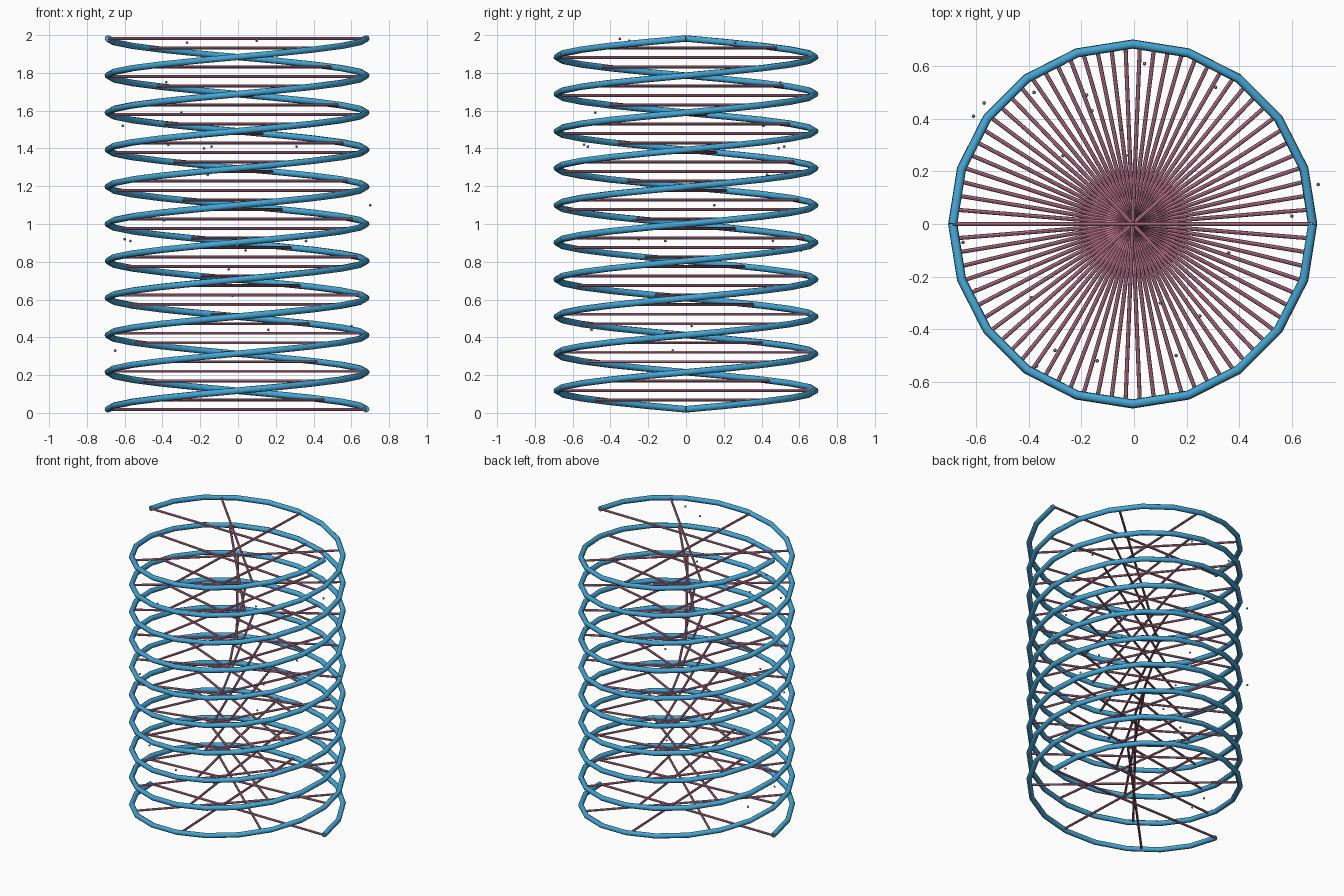
import bpy
import bmesh
from math import sin, cos, tau, pi
from mathutils import Vector, Matrix

if "Cube" in bpy.data.objects:
    bpy.data.objects.remove(bpy.data.objects["Cube"], do_unlink=True)

RADIUS = 0.684
TUBE = 0.0175
TURNS = 5
STEPS_PER_TURN = 20
RUNGS = 40
BOTTOM, TOP = 0.019, 1.982
CENTRE_X = -0.005


def make_material(name, colour):
    mat = bpy.data.materials.new(name)
    mat.use_nodes = True
    mat.diffuse_color = (*colour, 1)
    mat.node_tree.nodes["Principled BSDF"].inputs["Base Color"].default_value = (*colour, 1)
    return mat


def helix_point(fraction, phase):
    angle = tau * TURNS * fraction + phase
    height = BOTTOM + (TOP - BOTTOM) * fraction
    return Vector((CENTRE_X + RADIUS * cos(angle), RADIUS * sin(angle), height))


def add_strand(name, phase, material):
    """Sweep a round tube along one helix."""
    curve = bpy.data.curves.new(name, "CURVE")
    curve.dimensions = "3D"
    curve.bevel_depth = TUBE
    curve.bevel_resolution = 2
    curve.use_fill_caps = True
    count = TURNS * STEPS_PER_TURN
    spline = curve.splines.new("POLY")
    spline.points.add(count)
    for i, point in enumerate(spline.points):
        point.co = (*helix_point(i / count, phase), 1)
    spline.use_smooth = True
    curve.materials.append(material)
    strand = bpy.data.objects.new(name, curve)
    bpy.context.collection.objects.link(strand)
    # Turn the swept curve into a mesh
    bpy.ops.object.select_all(action="DESELECT")
    strand.select_set(True)
    bpy.context.view_layer.objects.active = strand
    bpy.ops.object.convert(target="MESH")


def add_mesh(name, bm, material):
    mesh = bpy.data.meshes.new(name)
    bm.to_mesh(mesh)
    bm.free()
    mesh.materials.append(material)
    obj = bpy.data.objects.new(name, mesh)
    bpy.context.collection.objects.link(obj)
    bpy.ops.object.select_all(action="DESELECT")
    obj.select_set(True)
    bpy.context.view_layer.objects.active = obj
    bpy.ops.object.shade_smooth_by_angle()


blue = make_material("strand blue", (0.06, 0.38, 0.66))
pink = make_material("rung pink", (0.61, 0.22, 0.33))
grey = make_material("bead grey", (0.30, 0.46, 0.46))

# Two opposite strands
add_strand("first_strand", 0, blue)
add_strand("second_strand", pi, blue)

# Straight rungs joining the strands
bm = bmesh.new()
for i in range(RUNGS):
    start = helix_point(i / (RUNGS - 1), 0)
    end = helix_point(i / (RUNGS - 1), pi)
    span = end - start
    turn = span.to_track_quat("Z", "Y").to_matrix().to_4x4()
    bmesh.ops.create_cone(bm, cap_ends=True, segments=8, radius1=0.0078, radius2=0.0078,
                          depth=span.length, matrix=Matrix.Translation((start + end) / 2) @ turn)
add_mesh("rungs", bm, pink)

# Tiny loose beads floating around the strands
BEADS = [
    (.70, .15, 1.1), (-.61, .41, 1.52), (-.18, .49, 1.4), (-.14, -.52, 1.41),
    (-.37, -.54, 1.42), (.04, .61, .86), (.31, .52, 1.41), (-.3, -.48, 1.59),
    (-.6, -.25, .92), (-.57, .46, .91), (.36, -.11, .91), (.16, -.5, .44),
    (.6, .03, .46), (-.65, -.07, .33), (-.49, 0, .17), (-.05, .36, .76),
    (-.03, .26, .62), (-.39, -.28, 1.02), (-.38, .5, 1.75), (-.27, .26, 1.96),
    (.1, -.3, 1.97), (.25, -.35, 1.98), (-.16, .43, 1.26),
]
bm = bmesh.new()
for place in BEADS:
    bmesh.ops.create_uvsphere(bm, u_segments=8, v_segments=6, radius=0.007,
                              matrix=Matrix.Translation(place))
add_mesh("beads", bm, grey)
